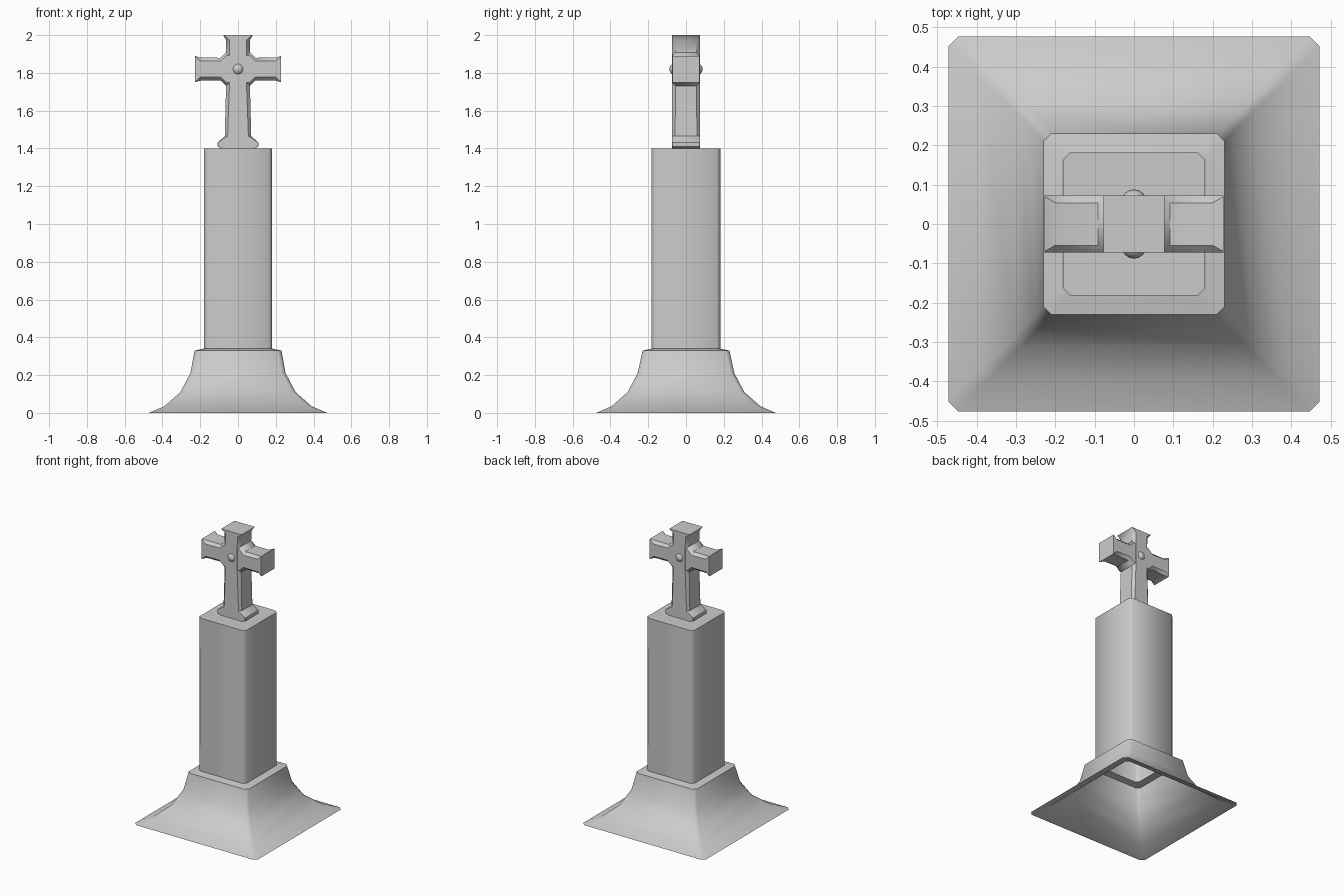
import bpy, bmesh, math
from mathutils import Vector

if "Cube" in bpy.data.objects:
    bpy.data.objects.remove(bpy.data.objects["Cube"])


def section(a, b, c):
    """Rectangle of half sizes a, b with corners cut by c."""
    return [(a, -b + c), (a, b - c), (a - c, b), (-a + c, b),
            (-a, b - c), (-a, -b + c), (-a + c, -b), (a - c, -b)]


def loft(name, stations, axis='z', centre=0.0, cap_start=True, cap_end=True, angle=40):
    """Skin chamfered rectangles (position, a, b, chamfer) along an axis."""
    bm = bmesh.new()
    rings = []
    for t, a, b, c in stations:
        ring = []
        for u, v in section(a, b, c):
            co = Vector((u, v, t)) if axis == 'z' else Vector((t, u, v + centre))
            ring.append(bm.verts.new(co))
        rings.append(ring)
    for r0, r1 in zip(rings, rings[1:]):
        for i in range(8):
            j = (i + 1) % 8
            bm.faces.new((r0[i], r0[j], r1[j], r1[i]))
    if cap_start:
        bm.faces.new(rings[0][::-1])
    if cap_end:
        bm.faces.new(rings[-1])
    mesh = bpy.data.meshes.new(name)
    bm.to_mesh(mesh)
    bm.free()
    ob = bpy.data.objects.new(name, mesh)
    bpy.context.collection.objects.link(ob)
    smooth(ob, angle)
    return ob


def smooth(ob, angle):
    bpy.ops.object.select_all(action='DESELECT')
    ob.select_set(True)
    bpy.context.view_layer.objects.active = ob
    bpy.ops.object.shade_smooth_by_angle(angle=math.radians(angle))


# Flared hollow skirt, open underneath and around the pillar
skirt = [(0.0, 0.472, 0.025), (0.035, 0.39, 0.022), (0.11, 0.305, 0.02),
         (0.21, 0.252, 0.02), (0.33, 0.23, 0.02), (0.34, 0.182, 0.02)]
loft("base_skirt", [(z, w, w + 0.004 * (z < 0.3), c) for z, w, c in skirt],
     cap_start=False, cap_end=False, angle=50)

# Square hollow pillar with softened corners
loft("pillar", [(0.335, 0.181, 0.182, 0.02), (1.4, 0.181, 0.182, 0.02)],
     cap_start=False, angle=50)

# Cross upright: spread foot, tapering shaft, flared top
D = 0.073
loft("cross_upright", [
    (1.4, 0.085, D, 0.002), (1.41, 0.108, D, 0.002), (1.432, 0.108, D, 0.002),
    (1.465, 0.07, D, 0.015), (1.74, 0.063, D, 0.018), (1.90, 0.063, D, 0.018),
    (1.975, 0.064, D, 0.018), (2.0, 0.078, D, 0.002)])

# Cross arms, mirrored stations, widening at the crossing and the tips
Z = 1.82
half = [(0.062, 0.09, 0.018), (0.092, 0.06, 0.018), (0.2, 0.061, 0.018), (0.228, 0.07, 0.002)]
arms = [(-x, D - 0.001, h, c) for x, h, c in reversed(half)]
arms += [(x, D - 0.001, h, c) for x, h, c in half]
loft("cross_arms", arms, axis='x', centre=Z)

# Round bosses on both faces of the crossing
for side, y in (("front", -0.056), ("back", 0.056)):
    bpy.ops.mesh.primitive_uv_sphere_add(segments=16, ring_count=10, radius=0.032,
                                         location=(0, y, Z))
    boss = bpy.context.object
    boss.name = "boss_" + side
    smooth(boss, 60)
